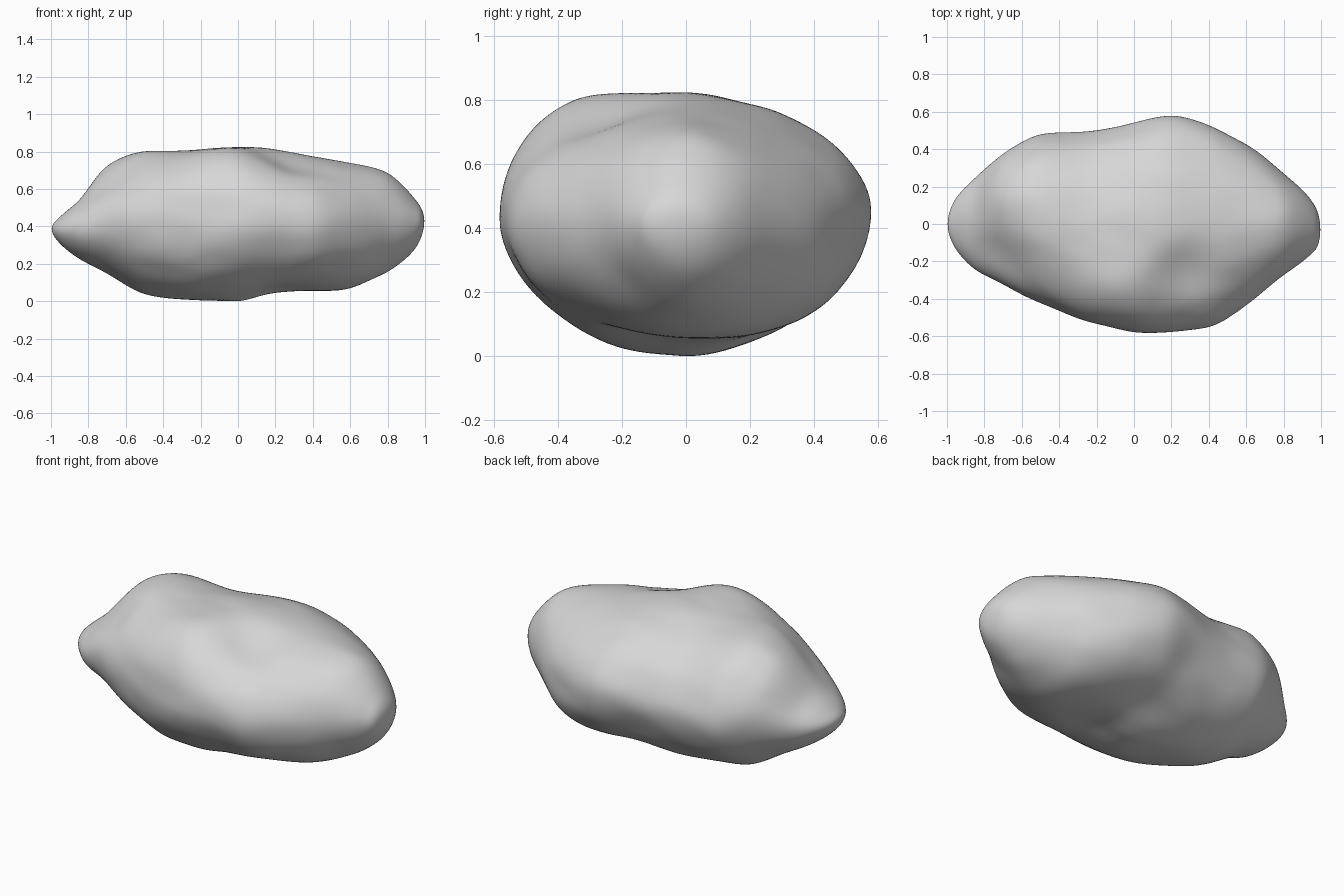
import bpy
import bmesh
from math import asin, atan2, cos, exp, sin
from mathutils import Vector, noise

default_cube = bpy.data.objects.get("Cube")
if default_cube:
    bpy.data.objects.remove(default_cube, do_unlink=True)

# Stations along the length: x, front edge, back edge, bottom, top
STATIONS = [
    (-1, 0, 0, .385, .385), (-.96, -.13, .13, .31, .44),
    (-.85, -.25, .25, .22, .53), (-.7, -.32, .38, .15, .71),
    (-.52, -.41, .48, .03, .8), (-.25, -.53, .49, 0, .8),
    (0, -.58, .55, -.02, .83), (.2, -.58, .59, .02, .82),
    (.42, -.56, .53, .04, .77), (.6, -.43, .43, .06, .725),
    (.8, -.27, .27, .15, .68), (.94, -.17, .14, .26, .55),
    (.985, -.13, .07, .34, .49), (1, -.03, -.03, .43, .43),
]

# Local swells and hollows: centre, radius, push
DENTS = [
    ((-.6, .2, .75), .2, (-.03, 0, .02)),
    ((-.68, -.15, .62), .15, (.02, .01, -.03)),
    ((-.12, -.36, .77), .17, (.01, 0, .03)),
    ((.27, -.27, .74), .16, (-.01, .02, -.045)),
    ((.1, .15, .81), .2, (0, 0, -.015)),
    ((.65, -.05, .7), .16, (.01, 0, .01)),
    ((.2, -.1, .04), .17, (0, 0, .04)),
    ((.08, .25, .08), .16, (0, -.02, .04)),
    ((.02, .5, .25), .15, (0, -.025, .02)),
    ((-.25, .5, .6), .18, (0, -.01, 0)),
]


def section(x):
    """Interpolate the body limits, rounding off towards the tips."""
    for a, b in zip(STATIONS, STATIONS[1:]):
        if x <= b[0]:
            t = (asin(x) - asin(a[0])) / (asin(b[0]) - asin(a[0]))
            return [p + (q - p) * t for p, q in zip(a[1:], b[1:])]
    return STATIONS[-1][1:]


def body_point(v):
    """Place one point of a unit sphere on the rock."""
    x = max(-1, min(1, v.x))
    front, back, low, high = section(x)
    angle = atan2(v.z, v.y)
    c, s = cos(angle), sin(angle)
    # Boxy shoulder on the upper front, fuller belly on the lower back
    shoulder = exp(-((x + .1) / .26) ** 2)
    belly = exp(-((x - .45) / .25) ** 2)
    if s > 0:
        power = 1.85 + .75 * shoulder if c < 0 else 1.92
    else:
        power = 1.9 if c < 0 else 1.95 + .4 * belly
    r = (abs(c) ** power + abs(s) ** power) ** (-1 / power)
    mid_y = (front + back) / 2
    mid_z = low + (high - low) * .52
    y = mid_y + r * c * (back - front) / 2
    z = mid_z + r * s * (high - mid_z if s > 0 else mid_z - low)
    p = Vector((x, y, z))
    for centre, radius, push in DENTS:
        d = (p - Vector(centre)).length / radius
        p += Vector(push) * exp(-d * d)
    # Gentle weathering
    taper = 1 - x ** 4
    p += v * taper * (.012 * noise.noise(p * 4) + .007 * noise.noise(p * 9))
    return p


# Rock body
bm = bmesh.new()
bmesh.ops.create_icosphere(bm, subdivisions=6, radius=1)
for vert in bm.verts:
    vert.co = body_point(vert.co.normalized())
for _ in range(10):
    bmesh.ops.smooth_vert(bm, verts=bm.verts, factor=.5,
                          use_axis_x=True, use_axis_y=True, use_axis_z=True)

# Rest it on the ground
lowest = min(vert.co.z for vert in bm.verts)
bmesh.ops.translate(bm, verts=bm.verts, vec=(0, 0, -lowest))
for face in bm.faces:
    face.smooth = True
mesh = bpy.data.meshes.new("rock_body")
bm.to_mesh(mesh)
bm.free()
rock = bpy.data.objects.new("rock_body", mesh)
bpy.context.collection.objects.link(rock)

# Stone colour
stone = bpy.data.materials.new("grey_stone")
stone.use_nodes = True
stone.diffuse_color = (.68, .68, .68, 1)
shader = stone.node_tree.nodes["Principled BSDF"]
shader.inputs["Base Color"].default_value = (.68, .68, .68, 1)
shader.inputs["Roughness"].default_value = .9
mesh.materials.append(stone)
